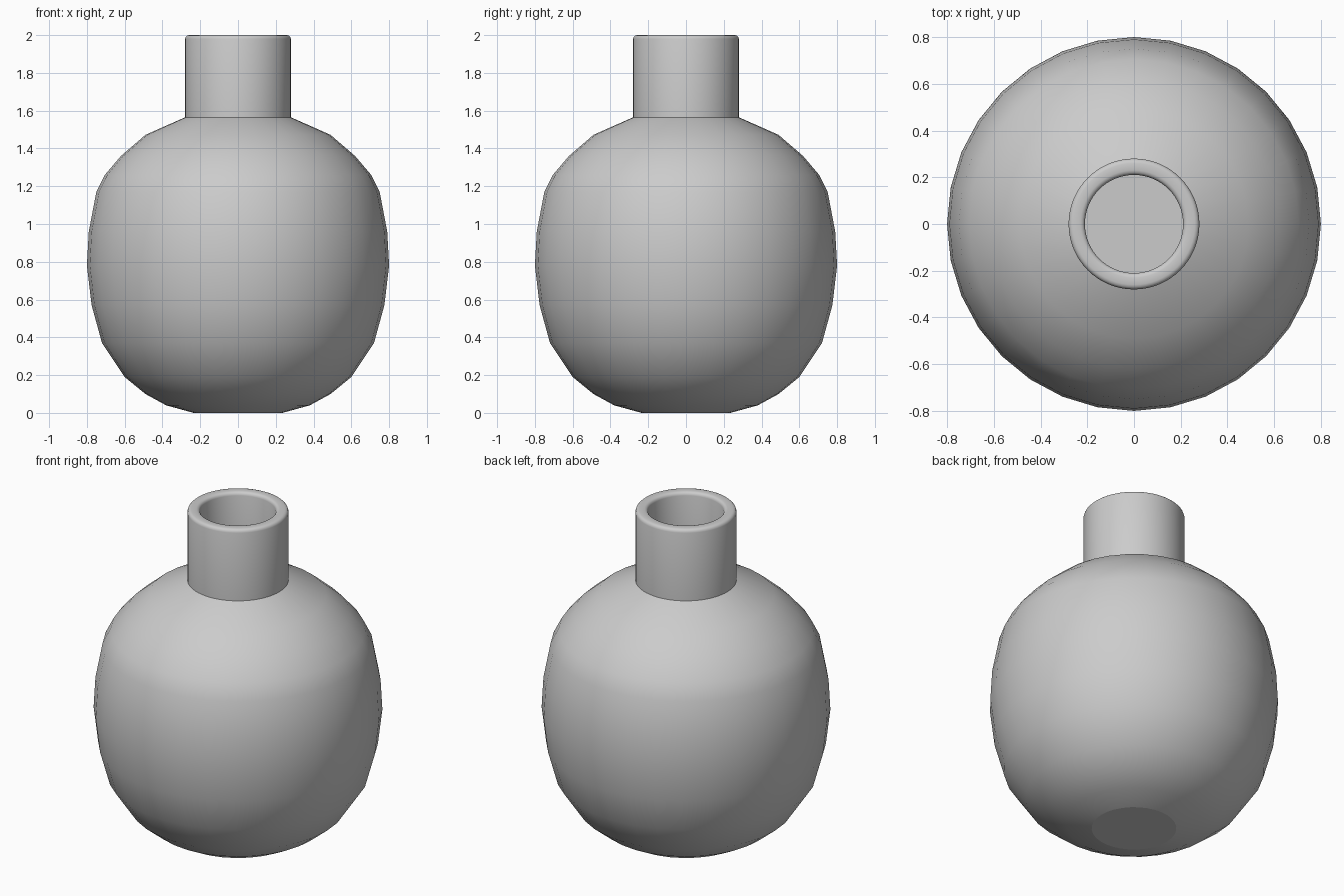
import bpy, bmesh
from math import cos, sin, pi, radians

if "Cube" in bpy.data.objects:
    bpy.data.objects.remove(bpy.data.objects["Cube"])


def lathe(name, profile, segments, cap_start=False, cap_end=False):
    """Spin an (r, z) profile around z, optionally closing its ends."""
    bm = bmesh.new()
    rings = []
    for r, z in profile:
        rings.append([bm.verts.new((r * cos(2 * pi * i / segments),
                                    r * sin(2 * pi * i / segments), z))
                      for i in range(segments)])
    for a, b in zip(rings, rings[1:]):
        for i in range(segments):
            j = (i + 1) % segments
            bm.faces.new((a[i], a[j], b[j], b[i]))
    if cap_start:
        bm.faces.new(rings[0][::-1])
    if cap_end:
        bm.faces.new(rings[-1])
    mesh = bpy.data.meshes.new(name)
    bm.to_mesh(mesh)
    bm.free()
    obj = bpy.data.objects.new(name, mesh)
    bpy.context.collection.objects.link(obj)
    bpy.ops.object.select_all(action='DESELECT')
    obj.select_set(True)
    bpy.context.view_layer.objects.active = obj
    bpy.ops.object.shade_smooth_by_angle(angle=radians(40))
    # End caps stay flat
    for p in mesh.polygons:
        if len(p.vertices) > 4:
            p.use_smooth = False
    return obj


# Round body with a flat foot
lathe("body", [(0.235, 0.0), (0.38, 0.04), (0.49, 0.10), (0.60, 0.19),
               (0.72, 0.37), (0.775, 0.57), (0.80, 0.78), (0.79, 0.96),
               (0.75, 1.17), (0.705, 1.26), (0.62, 1.36), (0.49, 1.472),
               (0.28, 1.565)], 32, cap_start=True)

# Thick neck with a rounded rim and a recessed opening
lathe("neck", [(0.28, 1.565), (0.28, 1.98), (0.277, 1.99), (0.27, 1.997),
               (0.26, 2.0), (0.23, 2.0), (0.22, 1.997), (0.213, 1.99),
               (0.21, 1.98), (0.21, 1.56)], 64, cap_end=True)
